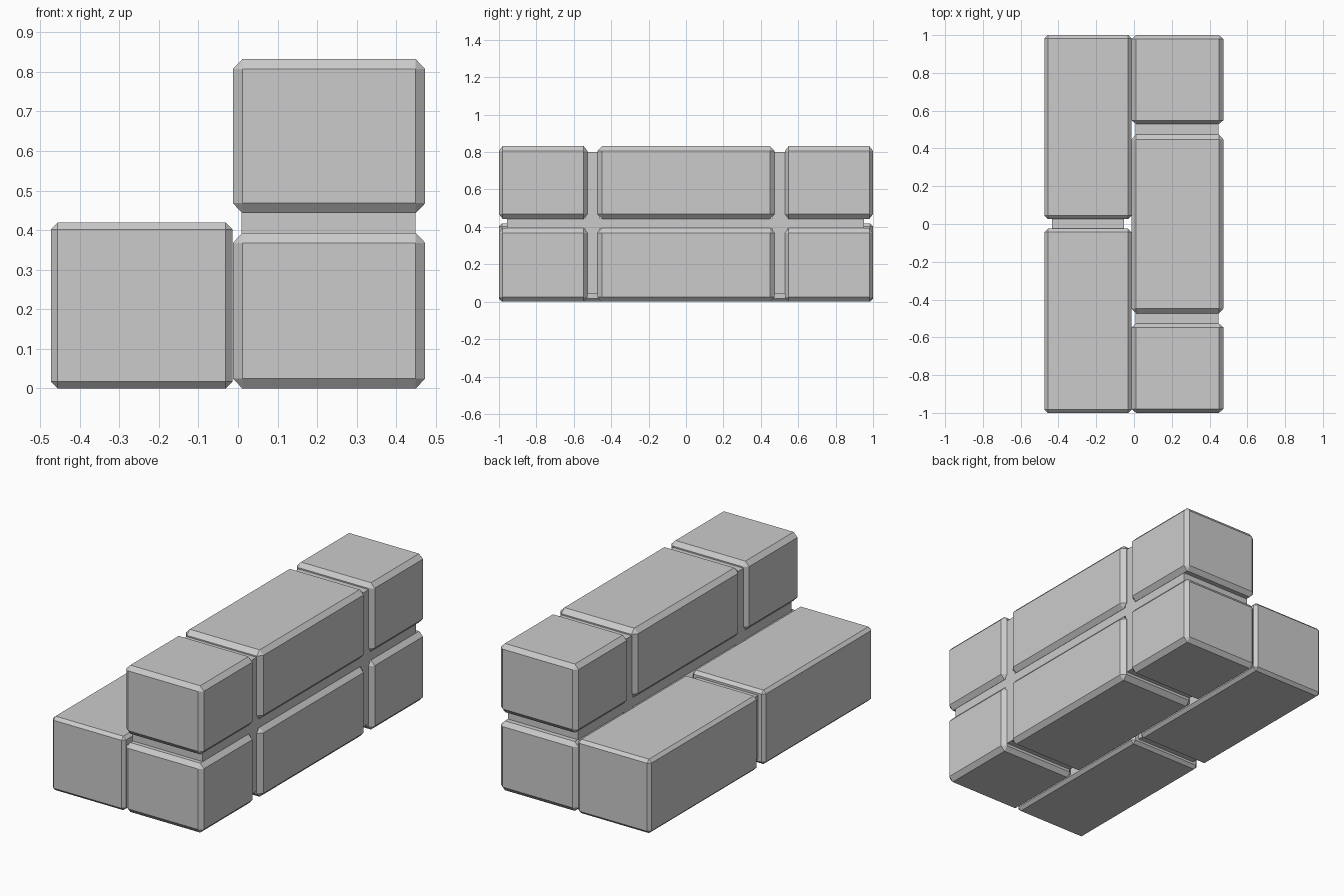
import bpy
import bmesh
from mathutils import Vector

if "Cube" in bpy.data.objects:
    bpy.data.objects.remove(bpy.data.objects["Cube"])


def block(name, lo, hi, chamfer=None):
    """Box between two corners; chamfer gives the cut depth along each axis."""
    lo, hi = Vector(lo), Vector(hi)
    c = Vector(chamfer or (1, 1, 1))
    bm = bmesh.new()
    bmesh.ops.create_cube(bm, size=1)
    bmesh.ops.scale(bm, vec=[s / k for s, k in zip(hi - lo, c)], verts=bm.verts)
    if chamfer:
        bmesh.ops.bevel(bm, geom=bm.edges[:], offset=1, segments=1,
                        profile=0.5, affect='EDGES', clamp_overlap=True)
    bmesh.ops.scale(bm, vec=c, verts=bm.verts)
    mesh = bpy.data.meshes.new(name)
    bm.to_mesh(mesh)
    bm.free()
    obj = bpy.data.objects.new(name, mesh)
    obj.location = (lo + hi) / 2
    bpy.context.collection.objects.link(obj)
    return obj


# Low left row: two long bricks
for label, y0, y1 in (("front", -1, -0.025), ("back", 0.027, 1)):
    block("left_brick_" + label, (-0.473, y0, 0), (-0.014, y1, 0.419),
          (0.017, 0.017, 0.017))

# Tall right row: two courses of half, full, half bricks
for course, z0, z1 in (("lower", 0, 0.393), ("upper", 0.443, 0.832)):
    for label, y0, y1, cy in (("front", -1, -0.527, 0.02),
                              ("middle", -0.474, 0.474, 0.026),
                              ("back", 0.529, 1, 0.02)):
        block(f"{course}_brick_{label}", (-0.013, y0, z0), (0.473, y1, z1),
              (0.024, cy, 0.025))

# Recessed mortar: bed joint, then upright joints
block("mortar_bed", (0.009, -0.957, 0.392), (0.448, 0.953, 0.444))
for side, y in (("front", -0.5), ("back", 0.502)):
    block("mortar_upright_" + side, (0.009, y - 0.04, 0.04), (0.448, y + 0.04, 0.8))
block("mortar_left", (-0.435, -0.04, 0.03), (-0.052, 0.04, 0.39))
